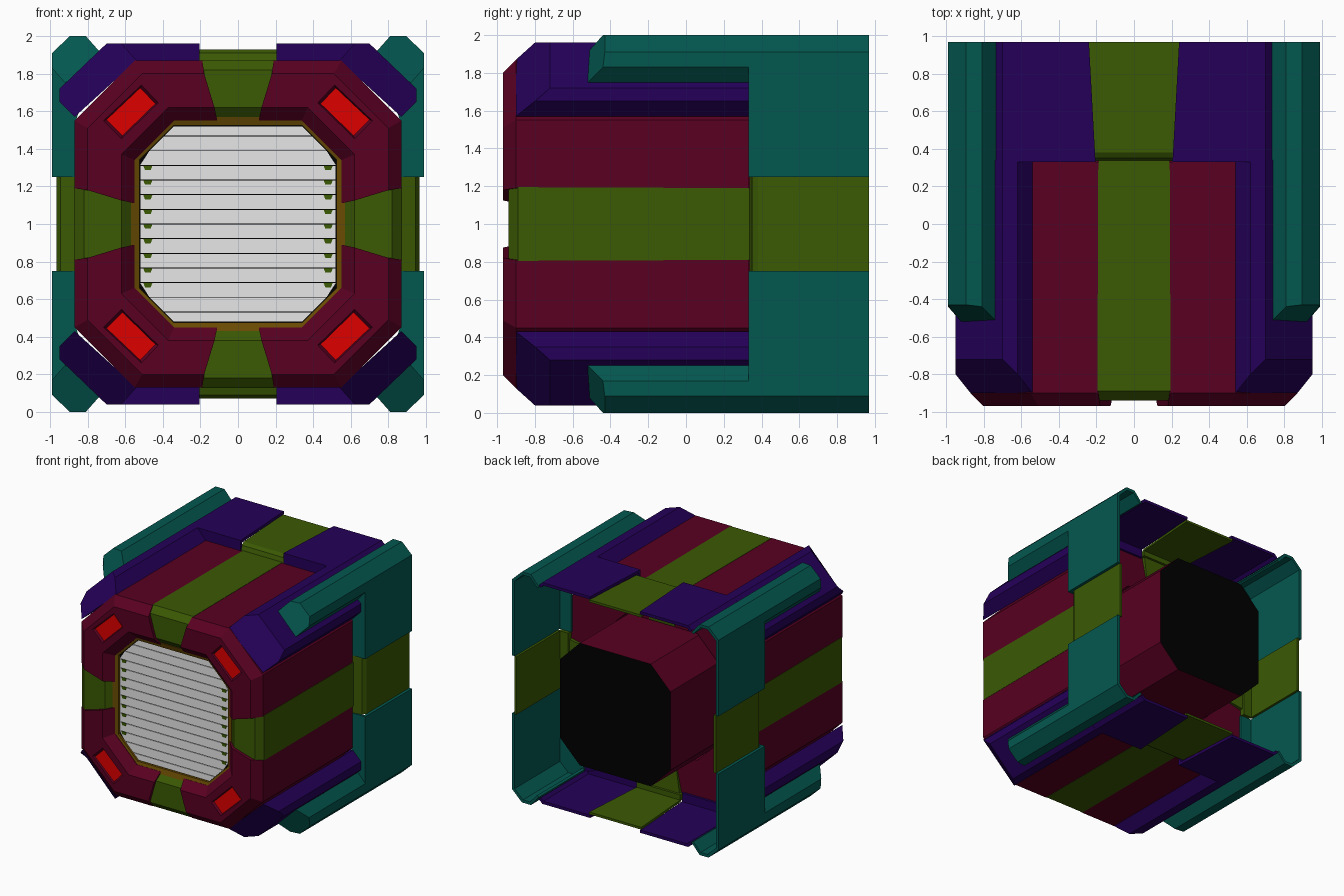
import bpy
import bmesh

if "Cube" in bpy.data.objects:
    bpy.data.objects.remove(bpy.data.objects["Cube"])


def material(name, rgb):
    m = bpy.data.materials.new(name)
    m.use_nodes = True
    m.diffuse_color = (*rgb, 1)
    node = next(n for n in m.node_tree.nodes if n.type == 'BSDF_PRINCIPLED')
    node.inputs["Base Color"].default_value = (*rgb, 1)
    return m


MAROON = material("maroon", (.098, 0, .015))
PURPLE = material("purple", (.018, 0, .1))
GREEN = material("olive_green", (.043, .1, .001))
TEAL = material("teal", (.001, .097, .08))
GOLD = material("dark_gold", (.142, .071, .001))
RED = material("red", (.74, 0, 0))
WHITE = material("pale_grey", (.82, .82, .82))
BLACK = material("black", (0, 0, 0))

# Placements: x sign, z sign, swap x with z
CORNERS = [(1, 1, 0), (-1, 1, 0), (1, -1, 0), (-1, -1, 0)]
TOP_BOTTOM = [(1, 1, 0), (1, -1, 0)]
SIDES = [(1, 1, 1), (-1, 1, 1)]
ONCE = [(1, 1, 0)]


def loft(name, sections, mat, spots=CORNERS):
    """Skin closed sections of (x, y, height from axis), capped, at each spot."""
    bm = bmesh.new()
    for sx, sz, swap in spots:
        rings = []
        for sec in sections:
            pts = [(z, y, x) if swap else (x, y, z) for x, y, z in sec]
            rings.append([bm.verts.new((sx * x, y, 1 + sz * z)) for x, y, z in pts])
        for a, b in zip(rings, rings[1:]):
            for i in range(len(a)):
                j = (i + 1) % len(a)
                bm.faces.new((a[i], a[j], b[j], b[i]))
        bm.faces.new(rings[0])
        bm.faces.new(rings[-1])
    bmesh.ops.recalc_face_normals(bm, faces=bm.faces)
    me = bpy.data.meshes.new(name)
    bm.to_mesh(me)
    bm.free()
    me.materials.append(mat)
    ob = bpy.data.objects.new(name, me)
    bpy.context.collection.objects.link(ob)
    return ob


def at(y, pts):
    return [(x, y, z) for x, z in pts]


def prism(name, pts, y0, y1, mat, spots=CORNERS):
    return loft(name, [at(y0, pts), at(y1, pts)], mat, spots)


def nosed_bar(name, pts, nose, mat):
    """Bar running back to the rear plates, its front end cut at a slant."""
    front = [(x, y, z) for (x, z), y in zip(pts, nose)]
    return loft(name, [front, at(.34, pts)], mat)


def corner_sweep(name, profile, mat):
    """Sweep (y, apothem, corner, start) rows around one octagon quadrant."""
    path = [lambda a, c, g: (g, a), lambda a, c, g: (c, a),
            lambda a, c, g: (a, c), lambda a, c, g: (a, g)]
    secs = []
    for step in path:
        row = [(y, step(a, c, g)) for y, a, c, g in profile]
        secs.append([(p[0], y, p[1]) for y, p in row])
    return loft(name, secs, mat)


def strip(name, profile, mat, spots):
    """Band across the axis from (y, apothem, half width) rows."""
    return loft(name, [[(s * g, y, a) for y, a, g in profile] for s in (-1, 1)], mat, spots)


# Main body corners with bevelled front rim
panels = corner_sweep("corner_panels", [
    (.33, .87, .55, .18), (-.9, .87, .55, .19), (-.97, .8, .51, .18),
    (-.97, .62, .37, .125), (-.9, .55, .34, .11), (.33, .55, .34, .11)], MAROON)

# Red lamps sunk diagonally into the rim
lamp = [(.44, .64), (.52, .725), (.70, .555), (.615, .47)]
pit_rim = [(.57 + (x - .57) * 1.18, .6 + (z - .6) * 1.18) for x, z in lamp]
cutter = loft("lamp_pit_cutter", [at(-.98, pit_rim), at(-.95, lamp)], MAROON)
cutter.hide_render = True
cutter.hide_viewport = True
cut = panels.modifiers.new("lamp_pits", 'BOOLEAN')
cut.operation = 'DIFFERENCE'
cut.solver = 'EXACT'
cut.object = cutter
prism("lamp", lamp, -.957, -.945, RED)

# Green bands between the corners
for label, spots, rear, n, w in (("top_bottom", TOP_BOTTOM, .93, .21, .25),
                                 ("side", SIDES, .965, .25, .25)):
    strip(label + "_band", [
        (.36, .873, .19), (-.89, .873, .195), (-.94, .82, .195),
        (-.94, .62, .135), (-.88, .55, .12), (.33, .55, .12)], GREEN, spots)
    strip(label + "_rear_plate", [
        (.35, rear - .02, n), (.38, rear, n), (.97, rear, w),
        (.97, rear - .02, w), (.38, rear - .02, n)], GREEN, spots)
    strip(label + "_rear_lip", [
        (.335, .865, n), (.35, rear - .02, n), (.38, rear, n), (.38, .865, n)],
        GREEN, spots)

# Purple corner arms with slanted front ends
nosed_bar("corner_arms", [(.54, .87), (.62, .96), (.70, .96), (.95, .72), (.95, .65),
                          (.87, .57)], [-.9, -.8, -.72, -.72, -.8, -.9], PURPLE)


# Purple rear plates with front walls, widening their gap toward the back
def cover(inner):
    return [(inner, .96), (.70, .96), (.735, .925), (.715, .91), (.69, .935), (inner, .935)]


loft("rear_cover", [at(.33, cover(.205)), at(.97, cover(.24))], PURPLE)
prism("rear_cover_wall", [(.205, .86), (.205, .96), (.70, .96), (.73, .93), (.56, .86)],
      .33, .35, PURPLE)

# Teal side plates, their front walls and the corner rails
edge = [(.99, .25), (.99, .91), (.895, 1), (.81, 1), (.73, .91)]
prism("side_plate", edge + [(.75, .90), (.82, .975), (.885, .975), (.965, .90), (.965, .25)],
      .33, .97, TEAL)
prism("side_plate_wall", edge + [(.86, .56), (.86, .25)], .33, .35, TEAL)
nosed_bar("corner_rails", [(.73, .91), (.81, 1), (.895, 1), (.99, .91), (.99, .83),
                           (.92, .75)], [-.52, -.44, -.43, -.43, -.44, -.52], TEAL)

# Octagonal core with a black rear cap
octagon = [(.34, .53), (.53, .34), (.53, -.34), (.34, -.53),
           (-.34, -.53), (-.53, -.34), (-.53, .34), (-.34, .53)]
core = prism("core", octagon, -.8, .97, MAROON, ONCE)
core.data.materials.append(BLACK)
for f in core.data.polygons:
    if f.normal.y > .9:
        f.material_index = 1

# Gold ring around the opening
corner_sweep("opening_ring", [(-.8, .57, .36, 0), (-.905, .57, .36, 0),
                              (-.89, .525, .34, 0), (-.8, .525, .34, 0)], GOLD)

# Louvre: dark backing, pale slats, green clips
prism("louvre_backing", octagon, -.87, -.79, BLACK, ONCE)
PITCH = .078


def reach(z):
    return min(.52, .86 - abs(z))


for k in range(-7, 7):
    lo = max(k * PITCH + .0025, -.52)
    hi = min((k + 1) * PITCH - .0025, .52)
    a, b = reach(lo), reach(hi)
    prism("louvre_slat", [(-a, lo), (a, lo), (b, hi), (-b, hi)], -.876, -.86, WHITE, ONCE)
for k in range(-4, 5):
    z = k * PITCH
    clip = [(.455, z), (.505, z), (.495, z - .025), (.465, z - .025)]
    prism("louvre_clip", clip, -.879, -.874, GREEN, [(1, 1, 0), (-1, 1, 0)])
